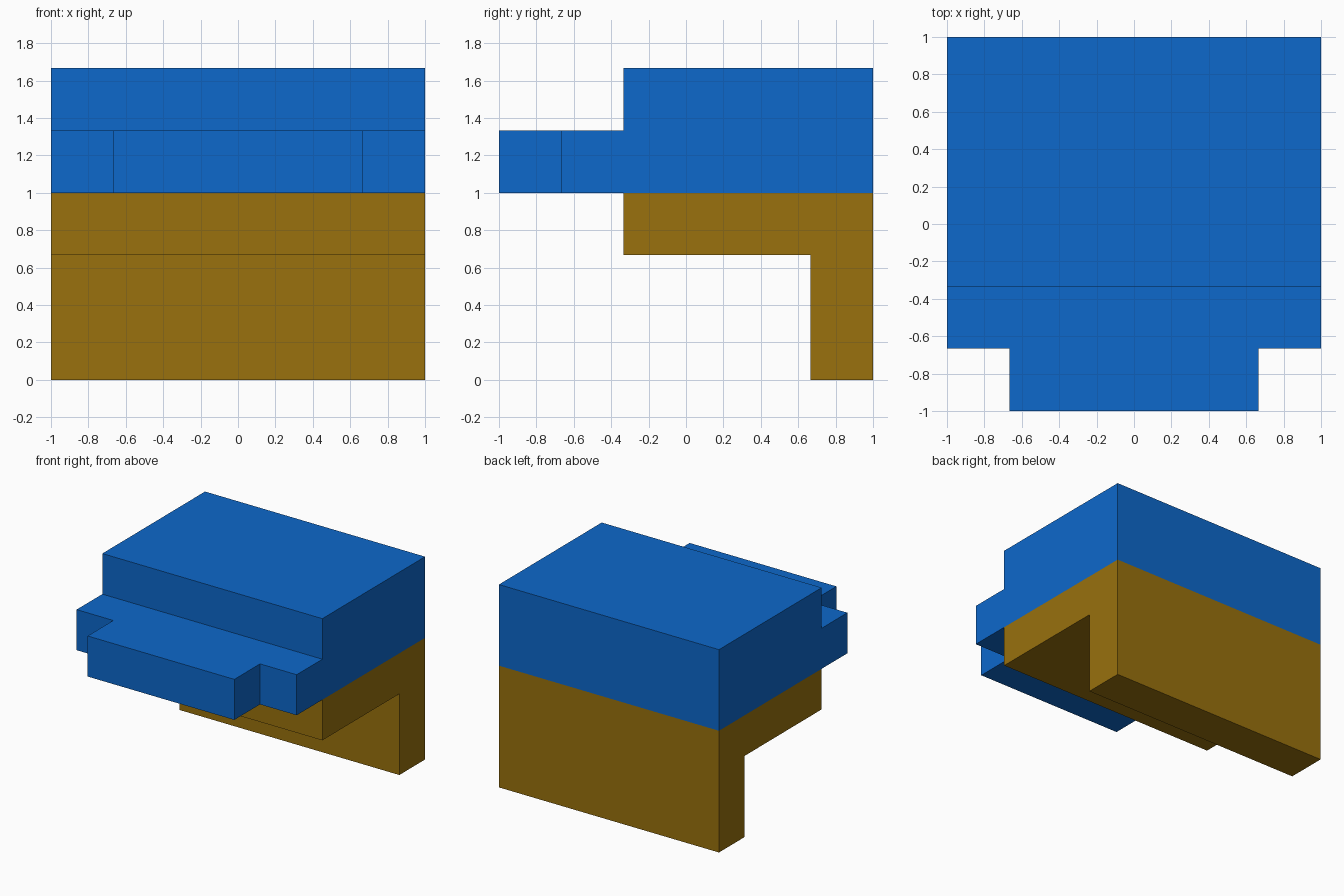
import bpy, bmesh, math
from mathutils import Vector

if "Cube" in bpy.data.objects:
    bpy.data.objects.remove(bpy.data.objects["Cube"])

T = 1 / 3  # the model sits on a grid of thirds


def material(name, rgb):
    m = bpy.data.materials.new(name)
    m.diffuse_color = (*rgb, 1)
    m.use_nodes = True
    m.node_tree.nodes["Principled BSDF"].inputs["Base Color"].default_value = m.diffuse_color
    return m


def extrude_profile(points):
    """Closed prism from a (y, z) outline, spanning x = -1 to 1."""
    bm = bmesh.new()
    face = bm.faces.new([bm.verts.new((-1, y, z)) for y, z in points])
    ext = bmesh.ops.extrude_face_region(bm, geom=[face], use_keep_orig=True)
    verts = [g for g in ext["geom"] if isinstance(g, bmesh.types.BMVert)]
    bmesh.ops.translate(bm, verts=verts, vec=(2, 0, 0))
    bmesh.ops.recalc_face_normals(bm, faces=bm.faces)
    return bm


def finish(bm, name, mat):
    bmesh.ops.recalc_face_normals(bm, faces=bm.faces)
    mesh = bpy.data.meshes.new(name)
    bm.to_mesh(mesh)
    bm.free()
    mesh.materials.append(mat)
    obj = bpy.data.objects.new(name, mesh)
    bpy.context.collection.objects.link(obj)


blue = material("blue", (0.004, 0.138, 0.597))
brown = material("ochre brown", (0.319, 0.165, 0.004))

# Lower bracket: back wall with a shelf reaching forward
bracket = extrude_profile([(1, 0), (1, 1), (-T, 1), (-T, 2 * T), (2 * T, 2 * T), (2 * T, 0)])
finish(bracket, "support_bracket", brown)

# Upper block: stepped slab
top = extrude_profile([(1, 1), (1, 5 * T), (-T, 5 * T), (-T, 4 * T), (-2 * T, 4 * T), (-2 * T, 1)])

# Front tab: cut the middle out of the front face and pull it forward
for x in (-2 * T, 2 * T):
    bmesh.ops.bisect_plane(top, geom=top.verts[:] + top.edges[:] + top.faces[:],
                           plane_co=(x, 0, 0), plane_no=(1, 0, 0))
tab = [f for f in top.faces
       if f.normal.y < -0.9 and abs(f.calc_center_median().x) < 0.1
       and f.calc_center_median().y < -0.5]
ext = bmesh.ops.extrude_face_region(top, geom=tab)
bmesh.ops.translate(top, vec=(0, -T, 0),
                    verts=[g for g in ext["geom"] if isinstance(g, bmesh.types.BMVert)])

# Merge flat neighbours left by the cuts
bmesh.ops.dissolve_limit(top, angle_limit=math.radians(1), verts=top.verts, edges=top.edges)
finish(top, "stepped_top", blue)
